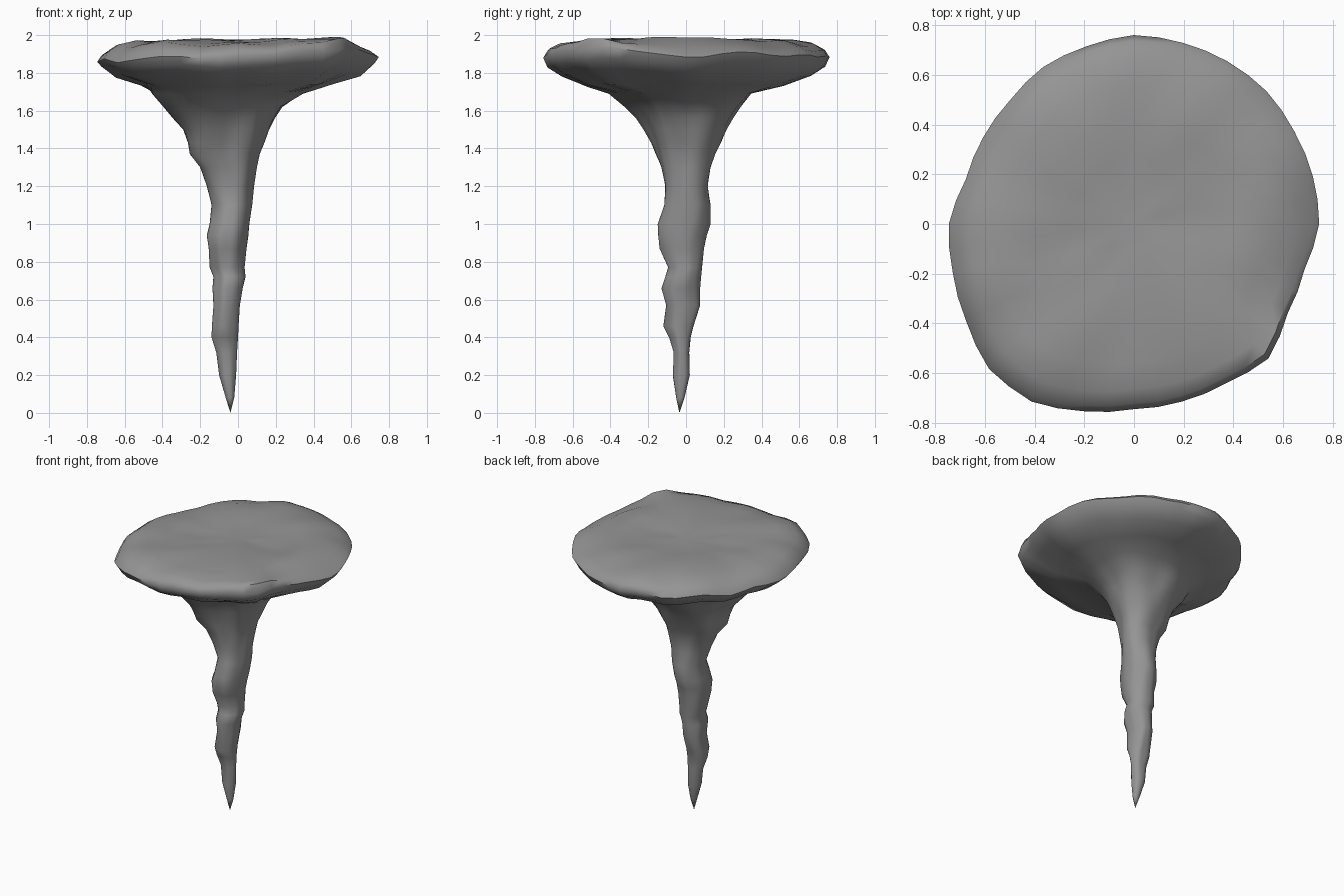
import bpy, bmesh, math
from mathutils import Vector, noise

if "Cube" in bpy.data.objects:
    bpy.data.objects.remove(bpy.data.objects["Cube"])

SEG = 48
# Cap outline radius every 15 degrees
RIM = [.745, .745, .745, .755, .755, .755, .76, .74, .73, .705, .70, .70,
       .745, .755, .78, .825, .825, .78, .745, .74, .74, .765, .715, .71]

# Stem and flare sections: z, x min, x max, y min, y max
STEM = [(.08, -.065, -.02, -.052, -.008), (.2, -.10, -.01, -.07, .02),
        (.32, -.115, -.005, -.065, .017), (.4, -.14, 0, -.09, .025),
        (.46, -.138, .003, -.12, .04),
        (.57, -.13, .01, -.105, .075), (.66, -.135, .025, -.13, .075),
        (.72, -.13, .04, -.11, .08), (.77, -.15, .035, -.095, .085),
        (.87, -.155, .045, -.14, .095), (.94, -.165, .055, -.147, .11),
        (1.0, -.15, .06, -.15, .13), (1.1, -.14, .075, -.115, .13),
        (1.2, -.165, .085, -.11, .115), (1.3, -.2, .10, -.13, .13),
        (1.37, -.255, .115, -.16, .155), (1.43, -.265, .14, -.185, .185),
        (1.5, -.29, .165, -.225, .215), (1.56, -.345, .195, -.265, .25),
        (1.62, -.395, .235, -.325, .29), (1.69, -.455, .345, -.41, .345)]

# Cap sections: z, scale of the outline
CAP = [(1.735, .69), (1.785, .87), (1.835, .97), (1.885, 1), (1.92, .97),
       (1.95, .89), (1.968, .75), (1.974, .55), (1.97, .35), (1.966, .15)]


def rim(a):
    """Outline radius at angle a, linearly interpolated."""
    t = a / (2 * math.pi) * len(RIM)
    i = int(t) % len(RIM)
    f = t - int(t)
    return RIM[i] * (1 - f) + RIM[(i + 1) % len(RIM)] * f


def bump(p, freq, amount):
    return noise.noise(Vector(p) * freq + Vector((3.1, 7.7, 1.3))) * amount


def lobe(a, centre, power):
    """One smooth lobe around a direction in degrees."""
    return max(0, math.cos(a - math.radians(centre))) ** power


def fit(values, lo, hi):
    """Stretch values so that they span lo to hi."""
    a, b = min(values), max(values)
    return [lo + (v - a) / (b - a) * (hi - lo) for v in values]


rings = []
for z, x0, x1, y0, y1 in STEM:
    w = min(1, max(0, (z - 1.3) / .4))          # blend round -> cap outline
    ridge = min(1, max(0, (z - 1.1) / .25))
    xs, ys = [], []
    for k in range(SEG):
        a = 2 * math.pi * k / SEG
        c, s = math.cos(a), math.sin(a)
        r = 1 + w * (rim(a) / .75 - 1)
        r *= 1 + ridge * (.17 * lobe(a, 45, 6) + .32 * lobe(a, 225, 6))
        r *= 1 + bump((c, s, z * 3), 1.6, .10)
        xs.append(r * c)
        ys.append(r * s)
    rings.append([(x, y, z) for x, y in zip(fit(xs, x0, x1), fit(ys, y0, y1))])
for n, (z, f) in enumerate(CAP):
    ring = []
    for k in range(SEG):
        a = 2 * math.pi * k / SEG
        r = rim(a) * f
        x, y = r * math.cos(a), r * math.sin(a)
        thin = lobe(a, 12, 3)                    # thinner rim on this side
        if n < 3:                                # underside
            z2 = z + bump((x, y, 0), 5, .02) + (0, .012, .03)[n] * thin
        else:                                    # tilted rim and uneven top
            z2 = z + (.025 if n < 5 else .01) * x + bump((x, y, 0), 4.5, .025)
            if n in (4, 5):
                z2 -= .02 * thin
            if n > 3:                            # raised knob near the rim
                d = (x - .5) ** 2 + (y + .5) ** 2
                z2 += .03 * math.exp(-d / .012)
        if 0 < n < 5:                            # lifted corner
            z2 += .03 * lobe(a, 318, 12)
        ring.append((x, y, min(z2, 2)))
    rings.append(ring)

# Skin the rings into one closed body
bm = bmesh.new()
loops = [[bm.verts.new(p) for p in ring] for ring in rings]
tip = bm.verts.new((-.04, -.035, 0))
top = bm.verts.new((0, 0, 1.964))
for k in range(SEG):
    j = (k + 1) % SEG
    for lo, hi in zip(loops, loops[1:]):
        bm.faces.new((lo[k], lo[j], hi[j], hi[k]))
    bm.faces.new((tip, loops[0][j], loops[0][k]))
    bm.faces.new((top, loops[-1][k], loops[-1][j]))
bmesh.ops.recalc_face_normals(bm, faces=bm.faces[:])
mesh = bpy.data.meshes.new("stalactite")
bm.to_mesh(mesh)
bm.free()

stone = bpy.data.materials.new("grey_stone")
stone.diffuse_color = (.3, .3, .3, 1)
stone.use_nodes = True
stone.node_tree.nodes["Principled BSDF"].inputs["Base Color"].default_value = stone.diffuse_color
mesh.materials.append(stone)
body = bpy.data.objects.new("stalactite", mesh)
bpy.context.collection.objects.link(body)
bpy.context.view_layer.objects.active = body
body.select_set(True)
bpy.ops.object.shade_smooth_by_angle(angle=math.radians(60))
